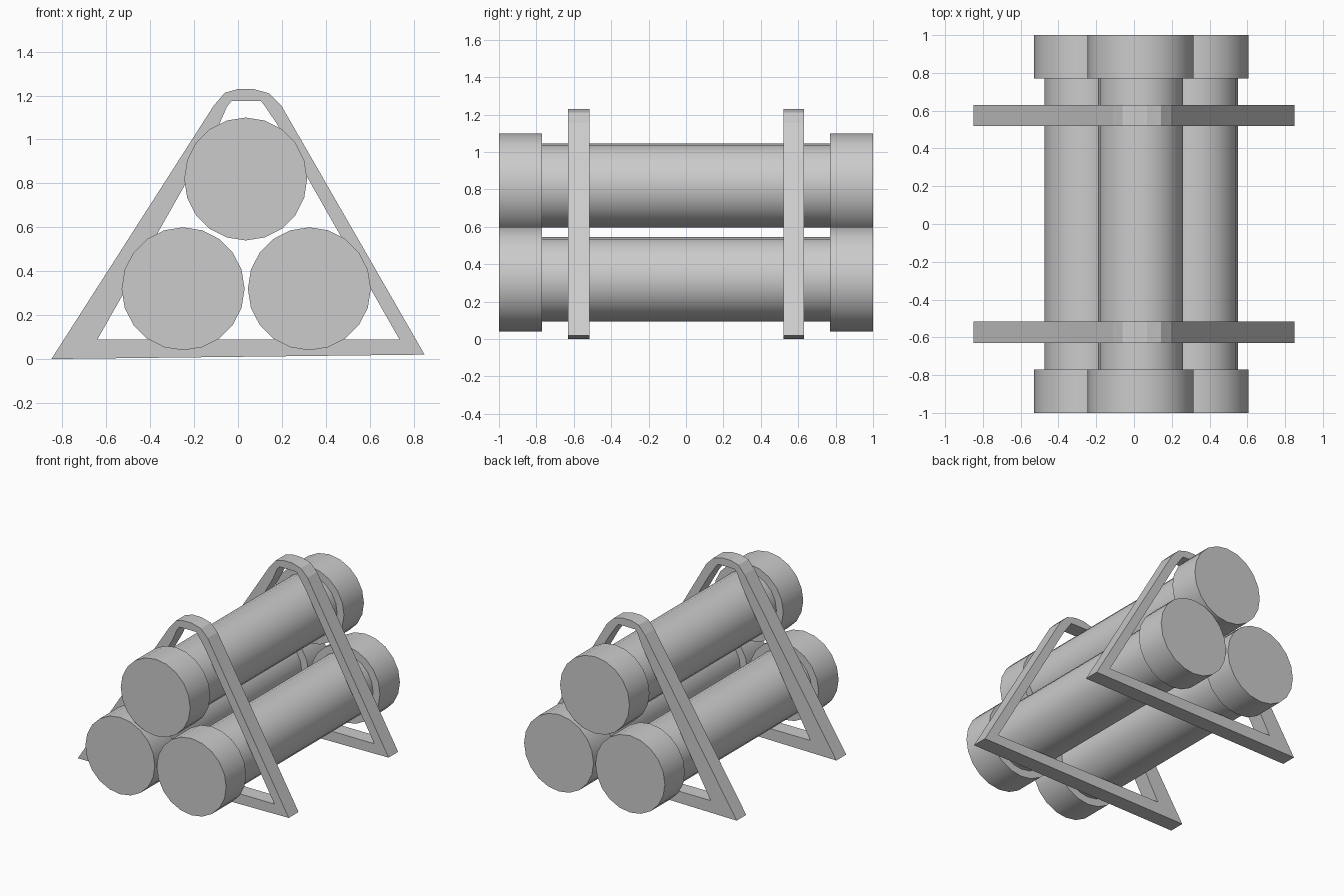
import bpy, bmesh, math

if "Cube" in bpy.data.objects:
    bpy.data.objects.remove(bpy.data.objects["Cube"])

SIDES = 20


def finish(name, bm, smooth):
    bmesh.ops.recalc_face_normals(bm, faces=bm.faces)
    mesh = bpy.data.meshes.new(name)
    bm.to_mesh(mesh)
    bm.free()
    ob = bpy.data.objects.new(name, mesh)
    bpy.context.collection.objects.link(ob)
    if smooth:
        bpy.ops.object.select_all(action='DESELECT')
        ob.select_set(True)
        bpy.context.view_layer.objects.active = ob
        bpy.ops.object.shade_smooth_by_angle(angle=math.radians(30))
    return ob


def bridge(bm, a, b):
    n = len(a)
    for i in range(n):
        j = (i + 1) % n
        bm.faces.new((a[i], a[j], b[j], b[i]))


# Tube with thicker end caps, turned around the y axis
def tube(name, cx, cz):
    profile = [(-1, .28), (-.77, .28), (-.77, .225),
               (.77, .225), (.77, .28), (1, .28)]
    bm = bmesh.new()
    rings = []
    for y, r in profile:
        rings.append([bm.verts.new((cx + r * math.sin(math.tau * i / SIDES), y,
                                    cz + r * math.cos(math.tau * i / SIDES)))
                      for i in range(SIDES)])
    for a, b in zip(rings, rings[1:]):
        bridge(bm, a, b)
    bm.faces.new(rings[0])
    bm.faces.new(rings[-1])
    finish(name, bm, True)


# Flat triangular frame with a rounded top and an open middle
OUTER = [(-.85, 0), (-.11, 1.155), (-.06, 1.213), (0, 1.23),
         (.07, 1.23), (.142, 1.21), (.197, 1.155), (.85, .02)]
INNER = [(-.64, .09), (-.085, 1.07), (-.05, 1.15), (-.03, 1.175),
         (.105, 1.175), (.125, 1.148), (.178, 1.07), (.735, .09)]


def frame(name, y0, y1):
    bm = bmesh.new()
    loops = [[bm.verts.new((x, y, z)) for x, z in pts]
             for pts, y in ((OUTER, y0), (OUTER, y1), (INNER, y1), (INNER, y0))]
    for k in range(4):
        bridge(bm, loops[k], loops[(k + 1) % 4])
    finish(name, bm, False)


tube("lower_left_tube", -.25, .32)
tube("lower_right_tube", .325, .32)
tube("upper_tube", .035, .82)
frame("front_frame", -.63, -.517)
frame("back_frame", .52, .63)
